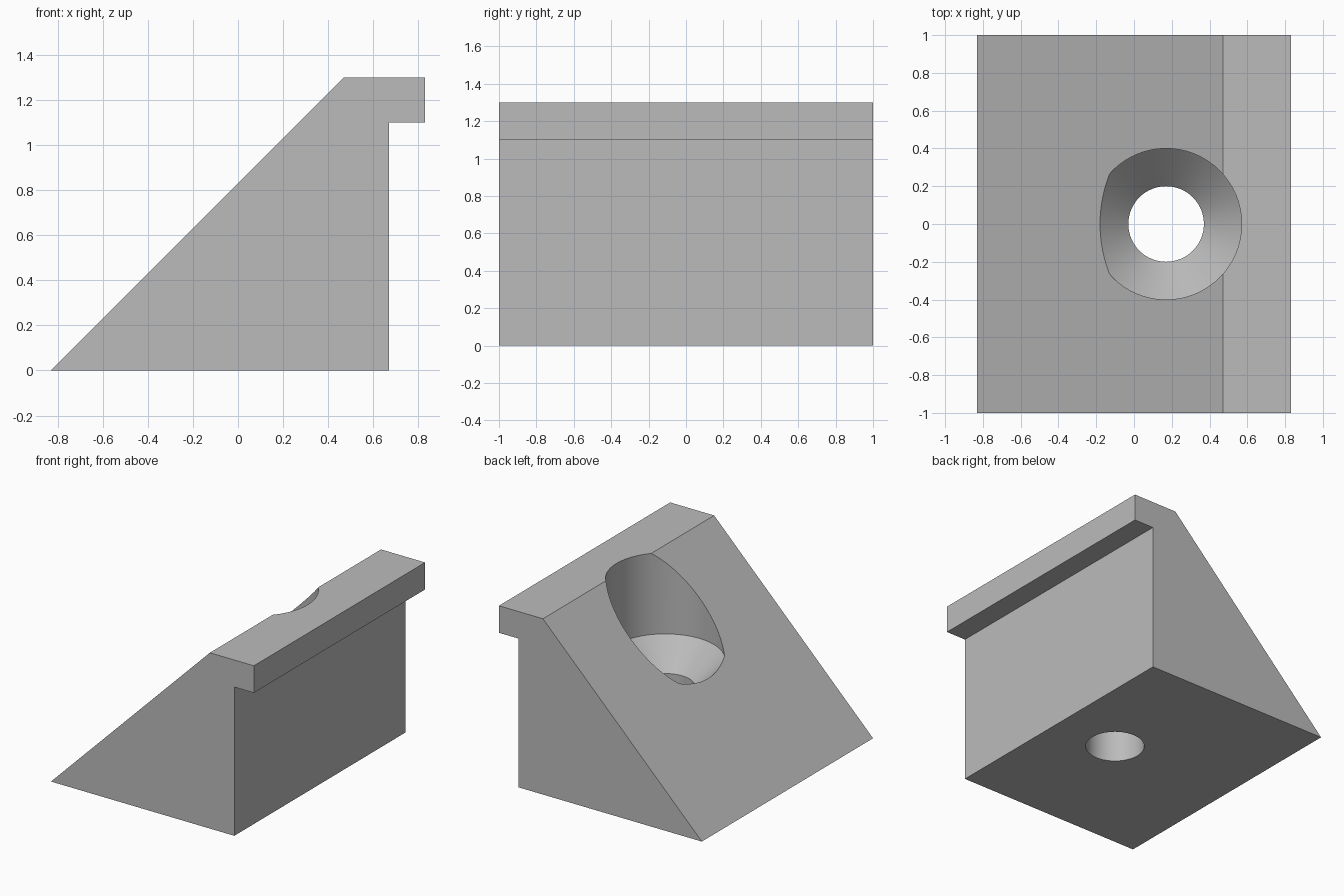
import bpy, bmesh, math

default = bpy.data.objects.get("Cube")
if default:
    bpy.data.objects.remove(default, do_unlink=True)

grey = bpy.data.materials.new("plain grey")
grey.use_nodes = True
colour = (0.5, 0.5, 0.5, 1)
grey.diffuse_color = colour
grey.node_tree.nodes["Principled BSDF"].inputs["Base Color"].default_value = colour


def make_object(name, bm):
    bmesh.ops.recalc_face_normals(bm, faces=bm.faces)
    mesh = bpy.data.meshes.new(name)
    bm.to_mesh(mesh)
    bm.free()
    mesh.materials.append(grey)
    obj = bpy.data.objects.new(name, mesh)
    bpy.context.collection.objects.link(obj)
    return obj


# Wedge with a lip along its tall edge: side profile extruded along y
profile = [(-0.83, 0), (0.67, 0), (0.67, 1.1), (0.83, 1.1), (0.83, 1.3), (0.47, 1.3)]
bm = bmesh.new()
face = bm.faces.new([bm.verts.new((x, -1, z)) for x, z in profile])
extruded = bmesh.ops.extrude_face_region(bm, geom=[face])["geom"]
bmesh.ops.translate(bm, vec=(0, 2, 0),
                    verts=[v for v in extruded if isinstance(v, bmesh.types.BMVert)])
wedge = make_object("wedge_block", bm)

# Countersunk screw hole cutter: narrow shaft, cone, wide access bore
SEGMENTS = 64
CENTRE_X = 0.17
bm = bmesh.new()
rings = []
for radius, z in [(0.2, -0.2), (0.2, 0.5), (0.4, 0.7), (0.4, 1.6)]:
    angles = [math.tau * i / SEGMENTS for i in range(SEGMENTS)]
    rings.append([bm.verts.new((CENTRE_X + radius * math.cos(a), radius * math.sin(a), z))
                  for a in angles])
for low, high in zip(rings, rings[1:]):
    for i in range(SEGMENTS):
        j = (i + 1) % SEGMENTS
        bm.faces.new((low[i], low[j], high[j], high[i]))
bm.faces.new(rings[0][::-1])
bm.faces.new(rings[-1])
cutter = make_object("screw_hole_cutter", bm)
cutter.hide_render = True

# Cut the hole, then discard the cutter
cut = wedge.modifiers.new("screw hole", "BOOLEAN")
cut.operation = "DIFFERENCE"
cut.solver = "EXACT"
cut.object = cutter
bpy.context.view_layer.objects.active = wedge
wedge.select_set(True)
bpy.ops.object.modifier_apply(modifier=cut.name)
bpy.data.objects.remove(cutter, do_unlink=True)
bpy.ops.object.shade_smooth_by_angle(angle=math.radians(30))
